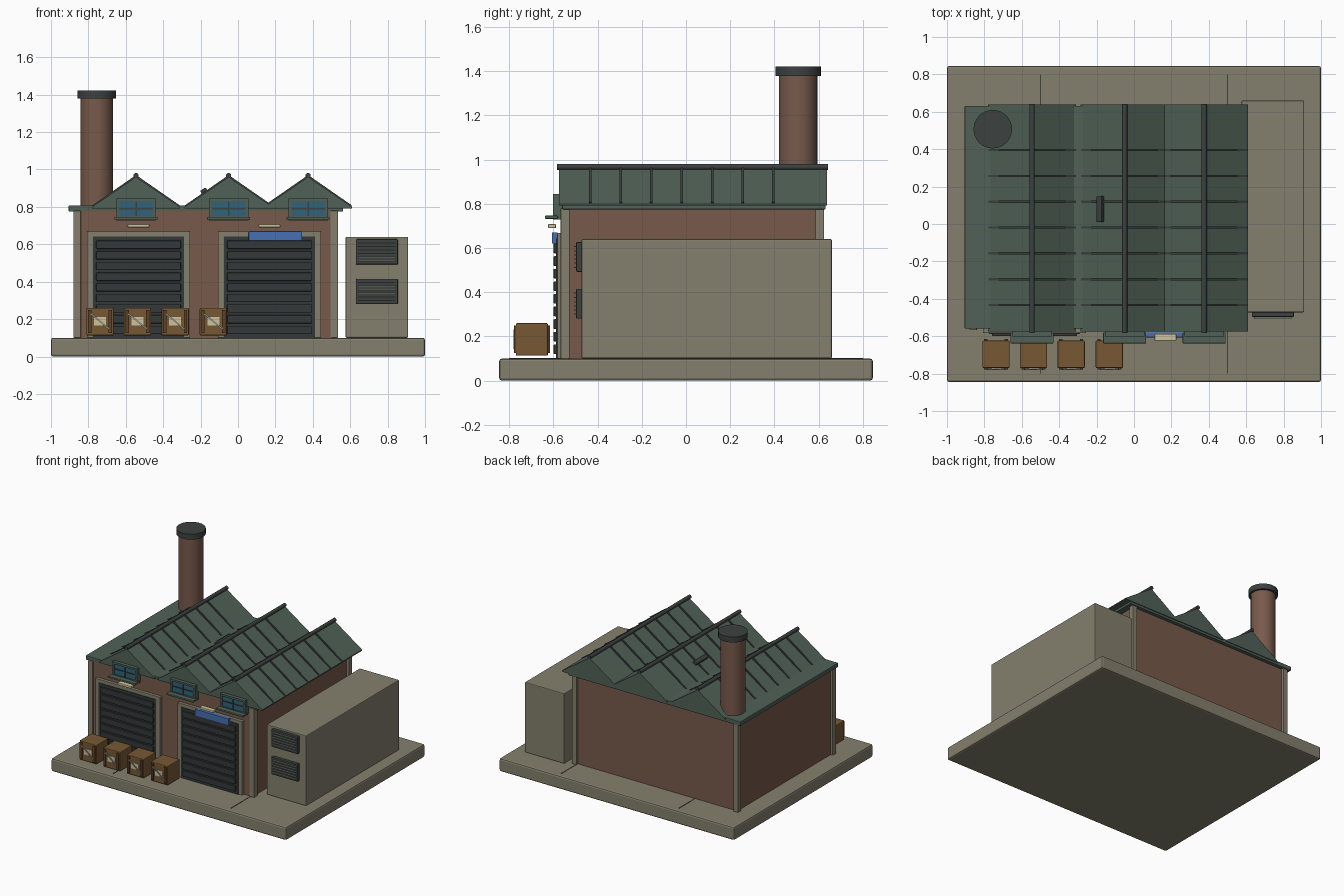
import bpy, bmesh, math
from mathutils import Vector

if "Cube" in bpy.data.objects:
    bpy.data.objects.remove(bpy.data.objects["Cube"])


def mat(name, r, g, b):
    m = bpy.data.materials.new(name)
    lin = [((c / 255 + 0.055) / 1.055) ** 2.4 for c in (r, g, b)]
    m.diffuse_color = (*lin, 1)
    m.use_nodes = True
    m.node_tree.nodes["Principled BSDF"].inputs["Base Color"].default_value = m.diffuse_color
    return m


CONCRETE = mat("concrete", 132, 127, 109)
BRICK = mat("brick", 120, 90, 75)
ROOF = mat("roof_green", 80, 97, 87)
DARK = mat("dark_metal", 60, 65, 64)
SHUTTER = mat("shutter", 52, 56, 56)
GLASS = mat("glass", 48, 100, 122)
CREAM = mat("cream", 205, 195, 155)
WOOD = mat("wood", 120, 88, 52)
WOOD_DARK = mat("wood_dark", 92, 66, 40)
BLUE = mat("blue", 70, 112, 178)
STEEL = mat("steel", 135, 140, 132)


def finish(name, bm, material, bevel=0):
    bmesh.ops.recalc_face_normals(bm, faces=bm.faces)
    me = bpy.data.meshes.new(name)
    bm.to_mesh(me)
    bm.free()
    me.materials.append(material)
    ob = bpy.data.objects.new(name, me)
    bpy.context.collection.objects.link(ob)
    if bevel:
        mod = ob.modifiers.new("bevel", 'BEVEL')
        mod.width, mod.segments = bevel, 2
    return ob


def box(name, x0, x1, y0, y1, z0, z1, material, bevel=0):
    bm = bmesh.new()
    bmesh.ops.create_cube(bm, size=1)
    for v in bm.verts:
        v.co = Vector(((x0 + x1) / 2 + v.co.x * (x1 - x0),
                       (y0 + y1) / 2 + v.co.y * (y1 - y0),
                       (z0 + z1) / 2 + v.co.z * (z1 - z0)))
    return finish(name, bm, material, bevel)


def tilted(name, centre, size, angle, material, bevel=0):
    # box rotated about the y axis
    a, b, c = (s / 2 for s in size)
    ob = box(name, -a, a, -b, b, -c, c, material, bevel)
    ob.location = centre
    ob.rotation_euler = (0, angle, 0)
    return ob


def prism(name, points, y0, y1, material):
    # x-z profile extruded along y
    bm = bmesh.new()
    f = bm.faces.new([bm.verts.new((x, y0, z)) for x, z in points])
    ext = bmesh.ops.extrude_face_region(bm, geom=[f])
    moved = [g for g in ext['geom'] if isinstance(g, bmesh.types.BMVert)]
    bmesh.ops.translate(bm, verts=moved, vec=(0, y1 - y0, 0))
    return finish(name, bm, material)


def cylinder(name, loc, r, depth, material, rot=(0, 0, 0), sides=32):
    bpy.ops.mesh.primitive_cylinder_add(vertices=sides, radius=r, depth=depth,
                                        location=loc, rotation=rot)
    ob = bpy.context.object
    ob.name = name
    ob.data.materials.append(material)
    bpy.ops.object.shade_smooth_by_angle()
    return ob


# ground slab and its joints
box("ground_slab", -1, 1, -0.845, 0.845, 0, 0.1, CONCRETE, 0.012)
for x in (-0.5, 0.5):
    box("slab_joint", x - 0.003, x + 0.003, -0.8, 0.8, 0.095, 0.102, DARK)

# brick hall with corner posts and eave slab
box("brick_hall", -0.86, 0.515, -0.56, 0.605, 0.1, 0.78, BRICK)
for x in (-0.86, 0.515):
    for y in (-0.547, 0.605):
        box("corner_post", x - 0.02, x + 0.02, y - 0.02, y + 0.02, 0.1, 0.78, CONCRETE, 0.003)
box("eave_slab", -0.905, 0.562, -0.56, 0.632, 0.775, 0.808, ROOF, 0.004)

# three gabled roofs with ridges and seams
HALF, EAVE, PEAK = 0.235, 0.797, 0.96
SLOPE = math.atan2(PEAK - EAVE, HALF)
LENGTH = math.hypot(HALF, PEAK - EAVE)
GABLES = (-0.545, -0.05, 0.375)
for gx in GABLES:
    prism("gable_roof", [(gx - HALF, EAVE - 0.005), (gx + HALF, EAVE - 0.005),
                         (gx + HALF, EAVE + 0.003), (gx, PEAK), (gx - HALF, EAVE + 0.003)],
          -0.575, 0.638, ROOF)
    cylinder("roof_ridge", (gx, 0.03, 0.967), 0.014, 1.225, DARK, (math.pi / 2, 0, 0), 16)
    for i in range(7):
        y = 0.395 - i * 0.138
        for s in (-1, 1):
            tilted("roof_seam", (gx + s * HALF / 2, y, (EAVE + PEAK) / 2 + 0.003),
                   (LENGTH - 0.01, 0.012, 0.012), s * SLOPE, DARK)
tilted("roof_hatch", (-0.18, 0.08, 0.882), (0.034, 0.14, 0.03), -SLOPE, DARK, 0.005)

# chimney
cylinder("chimney", (-0.755, 0.507, 1.085), 0.087, 0.61, BRICK)
cylinder("chimney_cap", (-0.755, 0.507, 1.40), 0.103, 0.042, DARK)

# roller doors
for cx in (-0.532, 0.168):
    for s in (-1, 1):
        x = cx + s * 0.259
        box("door_jamb", x - 0.017, x + 0.017, -0.583, -0.555, 0.1, 0.668, CONCRETE, 0.003)
    box("door_lintel", cx - 0.275, cx + 0.275, -0.583, -0.555, 0.64, 0.668, CONCRETE, 0.003)
    box("roller_door", cx - 0.243, cx + 0.243, -0.587, -0.555, 0.1, 0.642, SHUTTER)
    for i in range(9):
        z = 0.142 + i * 0.057
        box("door_slat", cx - 0.226, cx + 0.226, -0.599, -0.58, z - 0.022, z + 0.022, SHUTTER, 0.004)

# gable windows
for gx in GABLES:
    x0, x1 = gx - 0.105, gx + 0.105
    box("window_frame_top", x0, x1, -0.602, -0.57, 0.83, 0.845, ROOF)
    box("window_frame_bottom", x0, x1, -0.602, -0.555, 0.728, 0.75, ROOF)
    for s in (-1, 1):
        x = gx + s * 0.0975
        box("window_frame_side", x - 0.0075, x + 0.0075, -0.602, -0.555, 0.74, 0.84, ROOF)
    box("window_pane", gx - 0.092, gx + 0.092, -0.594, -0.555, 0.745, 0.835, GLASS)
    box("window_mullion", gx - 0.004, gx + 0.004, -0.6, -0.585, 0.745, 0.835, DARK)
    box("window_transom", gx - 0.09, gx + 0.09, -0.6, -0.585, 0.787, 0.794, DARK)
    box("window_sill", gx - 0.115, gx + 0.115, -0.638, -0.58, 0.732, 0.746, ROOF, 0.003)

# lamps and blue panel over the doors
for lx in (-0.532, 0.168):
    box("door_lamp", lx - 0.058, lx + 0.058, -0.624, -0.588, 0.69, 0.708, CREAM, 0.004)
box("blue_panel", 0.057, 0.342, -0.606, -0.58, 0.62, 0.67, BLUE, 0.002)

# side annex with louvred vents
box("annex", 0.575, 0.91, -0.472, 0.66, 0.1, 0.64, CONCRETE, 0.006)
for z0 in (0.28, 0.492):
    box("vent_back", 0.63, 0.855, -0.497, -0.47, z0, z0 + 0.135, DARK, 0.005)
    for i in range(6):
        z = z0 + 0.02 + i * 0.019
        box("vent_slat", 0.642, 0.843, -0.507, -0.494, z - 0.003, z + 0.003, STEEL)

# wooden crates
for cx in (-0.738, -0.537, -0.336, -0.132):
    cy, h = -0.697, 0.073
    box("crate", cx - h, cx + h, cy - h, cy + h, 0.113, 0.26, WOOD, 0.006)
    for s in (-1, 1):
        fy = cy + s * (h + 0.004)
        for t in (-1, 1):
            x = cx + t * 0.055
            box("crate_batten", x - 0.009, x + 0.009, fy - 0.005, fy + 0.005, 0.125, 0.25, WOOD_DARK)
    box("crate_label", cx - 0.032, cx + 0.032, cy - h - 0.004, cy - h + 0.002, 0.165, 0.212, CREAM)
    tilted("crate_brace", (cx, cy - h - 0.006, 0.188), (0.125, 0.008, 0.01),
           math.radians(40), STEEL)
